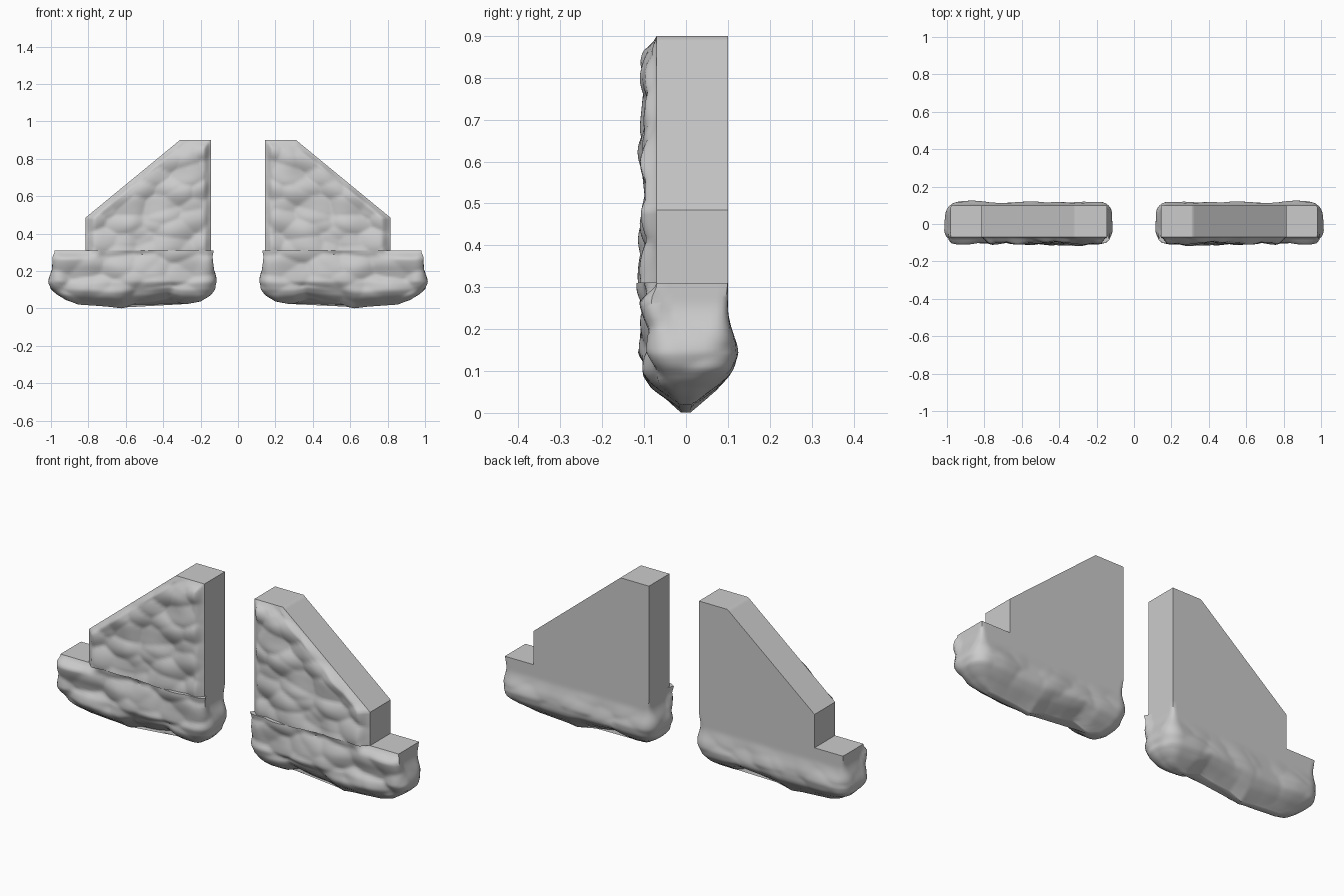
import bpy, bmesh
from mathutils import Vector, noise

if "Cube" in bpy.data.objects:
    bpy.data.objects.remove(bpy.data.objects["Cube"])

X0, X_STEP, X1 = 0.145, 0.815, 0.98
Y_FRONT, Y_BACK = -0.07, 0.10
Z_LEDGE, Z_SHOULDER, Z_TOP = 0.31, 0.485, 0.90


def lerp(a, b, t):
    return a + (b - a) * t


def smooth(t):
    t = max(0.0, min(1.0, t))
    return t * t * (3 - 2 * t)


def curve(points, v):
    """Piecewise linear lookup."""
    for (a, fa), (b, fb) in zip(points, points[1:]):
        if v <= b:
            return lerp(fa, fb, max(0.0, (v - a) / (b - a)))
    return points[-1][1]


def lump(x, y, z):
    """Rounded boulder relief, roughly 0..1."""
    p = Vector((x * 7.5 + z * 2, y * 8 + 3.1, z * 10.5))
    d = noise.voronoi(p)[0]
    dome = max(0.0, 1 - d[0] ** 2 * 1.3)
    return max(0.0, 0.55 * dome + 0.30 + 0.45 * noise.noise(p * 0.8))


def loft(name, rings):
    """Skin a stack of equal closed rings, cap both ends, mirror across x."""
    bm = bmesh.new()
    loops = [[bm.verts.new(p) for p in ring] for ring in rings]
    n = len(loops[0])
    for a, b in zip(loops, loops[1:]):
        for i in range(n):
            j = (i + 1) % n
            bm.faces.new((a[i], a[j], b[j], b[i]))
    bm.faces.new(loops[0][::-1])
    bm.faces.new(loops[-1])
    bmesh.ops.recalc_face_normals(bm, faces=bm.faces)
    mesh = bpy.data.meshes.new(name)
    bm.to_mesh(mesh)
    bm.free()
    ob = bpy.data.objects.new(name, mesh)
    bpy.context.collection.objects.link(ob)
    bpy.ops.object.select_all(action='DESELECT')
    ob.select_set(True)
    bpy.context.view_layer.objects.active = ob
    bpy.ops.object.shade_smooth_by_angle(angle=0.75)
    ob.modifiers.new("Mirror", 'MIRROR').use_mirror_merge = False
    return ob


# Sloped upper wall: flat back, sides and top, boulder relief on the front
def wall_ring(z):
    xr = curve([(Z_LEDGE, X_STEP), (Z_SHOULDER, X_STEP), (Z_TOP, 0.31)], z)
    n = 56
    xs = [lerp(X0, xr, i / n) for i in range(n + 1)]
    front = []
    for x in xs:
        edge = min(x - X0, (xr - x) * 0.8, Z_TOP - z)
        w = smooth(edge / 0.045 + 0.08)
        front.append((x, Y_FRONT - 0.046 * w * lump(x, 0, z), z))
    return front + [(x, Y_BACK, z) for x in reversed(xs)]


levels = [lerp(Z_LEDGE, Z_SHOULDER, i / 16) for i in range(16)]
levels += [lerp(Z_SHOULDER, Z_TOP, i / 36) for i in range(37)]
loft("rock_wall", [wall_ring(z) for z in levels])

# Rounded lumpy footing with a flat top step
UNDERSIDE = [(0.1, 0.03), (0.2, 0.02), (0.3, 0.025), (0.37, 0.05), (0.45, 0.035),
             (0.55, 0.025), (0.62, 0.0), (0.7, 0.01), (0.85, 0.02), (1.0, 0.04)]
X_INSET = [(0, 0.13), (0.02, 0.06), (0.05, 0.018), (0.09, -0.008), (0.14, -0.016),
           (0.2, -0.01), (0.26, 0.0), (0.31, 0.0)]
Y_INSET = [(0, 0.077), (0.02, 0.055), (0.05, 0.027), (0.09, 0.008), (0.14, -0.004),
           (0.2, 0.0), (0.31, 0.0)]
CORNER = [(0, 0.006), (0.05, 0.05), (0.14, 0.06), (0.24, 0.025), (0.31, 0.002)]


def footing_ring(z):
    xi, yi, r = curve(X_INSET, z), curve(Y_INSET, z), curve(CORNER, z)
    xa, xb = X0 + xi, X1 - xi
    shift = -0.015 * smooth(1 - z / 0.12)
    ya, yb = Y_FRONT + yi + shift, Y_BACK - yi + shift
    nx, ny = 66, 12
    pts = [(lerp(xa, xb, i / nx), ya) for i in range(nx)]
    pts += [(xb, lerp(ya, yb, i / ny)) for i in range(ny)]
    pts += [(lerp(xb, xa, i / nx), yb) for i in range(nx)]
    pts += [(xa, lerp(yb, ya, i / ny)) for i in range(ny)]
    out = []
    for x, y in pts:
        core = Vector((max(xa + r, min(xb - r, x)), max(ya + r, min(yb - r, y))))
        d = (Vector((x, y)) - core).normalized()
        p = core + d * r
        facing = max(0.0, -d.y)
        low = smooth((0.25 - z) / 0.1)
        top = lerp(smooth((Z_LEDGE - z) / 0.05), 1, smooth((0.8 - x) / 0.06))
        amount = 0.044 * facing * top + 0.022 * (1 - facing) * low
        amount *= lerp(0.35, 1, smooth(z / 0.1))
        p += d * amount * lump(p.x, p.y, z)
        lift = max(0.0, 1 - z / 0.15) * curve(UNDERSIDE, p.x)
        out.append((p.x, p.y, z + lift))
    return out


steps = [0, 0.004, 0.01] + [0.02 + 0.29 * i / 26 for i in range(27)]
loft("rock_footing", [footing_ring(z) for z in steps])
